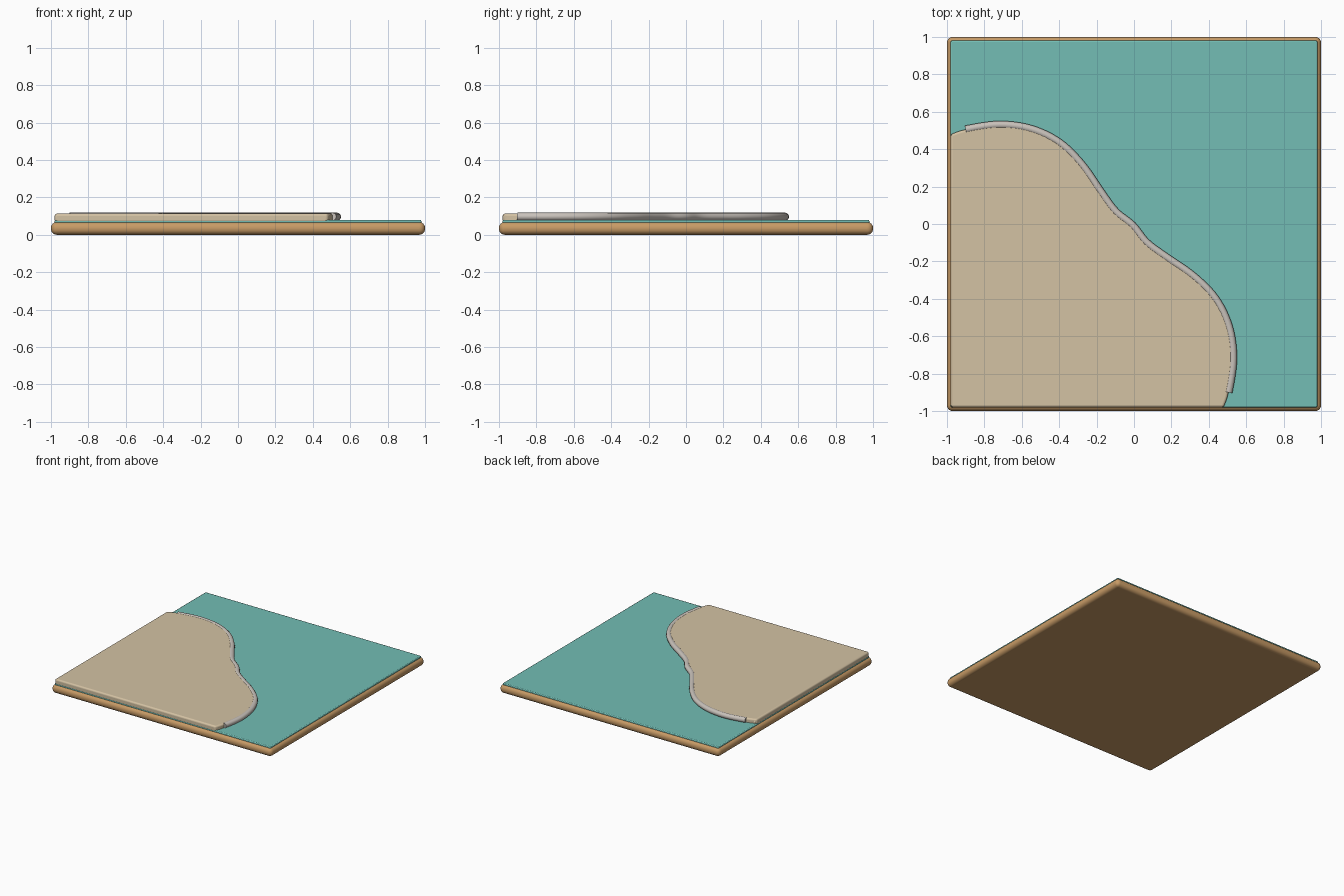
import bpy, bmesh, math
from mathutils import Vector

if "Cube" in bpy.data.objects:
    bpy.data.objects.remove(bpy.data.objects["Cube"])


def material(name, rgb):
    m = bpy.data.materials.new(name)
    lin = [((c / 255 + 0.055) / 1.055) ** 2.4 for c in rgb]
    m.diffuse_color = (*lin, 1)
    m.use_nodes = True
    m.node_tree.nodes["Principled BSDF"].inputs["Base Color"].default_value = m.diffuse_color
    return m


WOOD = material("tan wood", (200, 155, 102))
WATER = material("teal water", (115, 190, 181))
SAND = material("pale sand", (212, 194, 163))
STONE = material("warm grey", (200, 193, 186))


def slab(name, outline, z0, z1, radius, segments, mat):
    """Extrude a flat outline between two heights and round its edges."""
    bm = bmesh.new()
    face = bm.faces.new([bm.verts.new((x, y, z0)) for x, y in outline])
    top = bmesh.ops.extrude_face_region(bm, geom=[face])["geom"]
    for v in top:
        if isinstance(v, bmesh.types.BMVert):
            v.co.z = z1
    bmesh.ops.recalc_face_normals(bm, faces=bm.faces)
    me = bpy.data.meshes.new(name)
    bm.to_mesh(me)
    bm.free()
    ob = bpy.data.objects.new(name, me)
    bpy.context.collection.objects.link(ob)
    me.materials.append(mat)
    bev = ob.modifiers.new("rounded edges", "BEVEL")
    bev.width = radius
    bev.segments = segments
    bev.limit_method = "ANGLE"
    bev.angle_limit = math.radians(40)
    bpy.context.view_layer.objects.active = ob
    ob.select_set(True)
    bpy.ops.object.shade_smooth_by_angle(angle=math.radians(35))
    ob.select_set(False)
    return ob


def square(h):
    return [(-h, -h), (h, -h), (h, h), (-h, h)]


def spline(pts, steps):
    """Smooth curve through the points (Catmull-Rom)."""
    p = [Vector(q) for q in pts]
    p = [2 * p[0] - p[1]] + p + [2 * p[-1] - p[-2]]
    out = []
    for i in range(1, len(p) - 2):
        a, b, c, d = p[i - 1:i + 3]
        for k in range(steps):
            t = k / steps
            out.append(0.5 * (2 * b + (c - a) * t + (2 * a - 5 * b + 4 * c - d) * t * t
                              + (3 * b - a - 3 * c + d) * t ** 3))
    return out + [p[-2]]


# Shoreline: half of it, mirrored across the diagonal
half = [(-0.98, 0.48), (-0.9, 0.505), (-0.72, 0.53), (-0.55, 0.507),
        (-0.4, 0.435), (-0.28, 0.318), (-0.18, 0.175), (-0.1, 0.067)]
shore = half + [(-0.008, -0.008)] + [(y, x) for x, y in reversed(half)]
STEPS = 6
line = spline(shore, STEPS)

# Wooden base, water sheet and raised beach
slab("base", square(1.0), 0, 0.068, 0.031, 6, WOOD)
slab("water", square(0.98), 0.06, 0.079, 0.006, 2, WATER)
slab("beach", [(-0.98, -0.98)] + [tuple(p) for p in reversed(line)],
     0.066, 0.113, 0.021, 5, SAND)

# Round border tube along the shore, stopping short of the edges
path = line[STEPS:-STEPS]
cu = bpy.data.curves.new("shore_border", "CURVE")
cu.dimensions = "3D"
cu.bevel_depth = 0.021
cu.bevel_resolution = 4
cu.use_fill_caps = True
sp = cu.splines.new("POLY")
sp.points.add(len(path) - 1)
for pt, p in zip(sp.points, path):
    pt.co = (p.x, p.y, 0.097, 1)
sp.use_smooth = True
cu.materials.append(STONE)
border = bpy.data.objects.new("shore_border", cu)
bpy.context.collection.objects.link(border)
